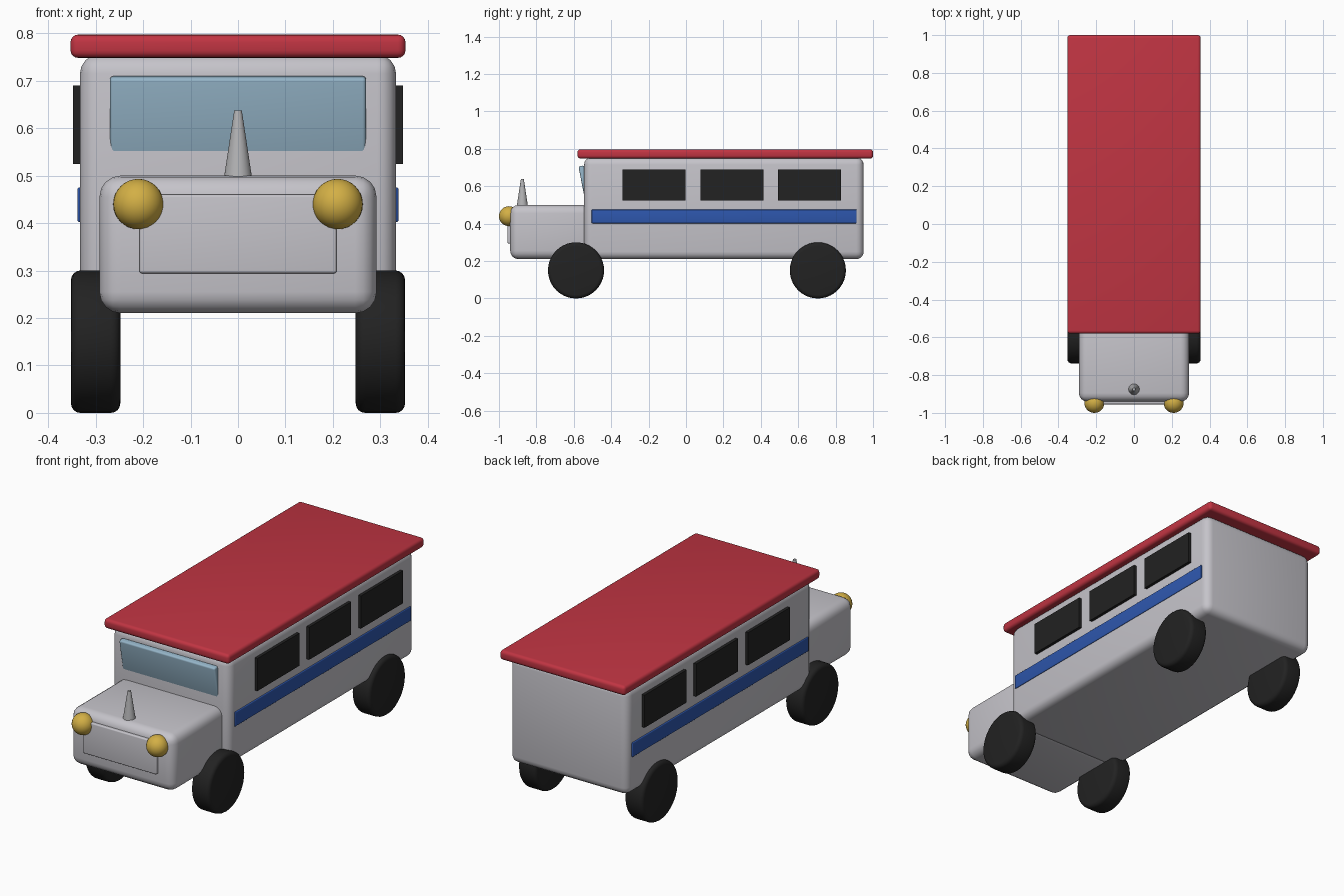
import bpy
import math

cube = bpy.data.objects.get("Cube")
if cube:
    bpy.data.objects.remove(cube, do_unlink=True)


def material(name, rgb):
    mat = bpy.data.materials.new(name)
    mat.use_nodes = True
    color = (*rgb, 1)
    mat.diffuse_color = color
    bsdf = mat.node_tree.nodes["Principled BSDF"]
    bsdf.inputs["Base Color"].default_value = color
    bsdf.inputs["Roughness"].default_value = 0.5
    return mat


SILVER = material("silver paint", (0.56, 0.55, 0.59))
METAL = material("ornament metal", (0.45, 0.45, 0.46))
RED = material("red paint", (0.53, 0.035, 0.055))
BLUE = material("blue paint", (0.027, 0.095, 0.42))
GLASS = material("pale blue glass", (0.30, 0.46, 0.58))
BLACK = material("black", (0.016, 0.016, 0.016))
YELLOW = material("yellow lamp", (0.65, 0.43, 0.06))


def finish(name, mat, bevel=0, segments=4):
    """Name and colour the active object, round its edges and smooth it."""
    obj = bpy.context.object
    obj.name = name
    obj.data.materials.append(mat)
    bpy.ops.object.transform_apply(location=False, rotation=False, scale=True)
    if bevel:
        mod = obj.modifiers.new("rounded edges", "BEVEL")
        mod.width = bevel
        mod.segments = segments
        mod.limit_method = "ANGLE"
        bpy.ops.object.modifier_apply(modifier=mod.name)
    bpy.ops.object.shade_smooth_by_angle(angle=math.radians(35))
    return obj


def box(name, mat, x, y, z, bevel=0, tilt=0):
    """Box spanning the given (low, high) ranges."""
    spans = (x, y, z)
    bpy.ops.mesh.primitive_cube_add(
        size=1, location=[(a + b) / 2 for a, b in spans], rotation=(tilt, 0, 0))
    bpy.context.object.scale = [b - a for a, b in spans]
    return finish(name, mat, bevel)


# Body, hood and roof
box("body", SILVER, (-0.333, 0.333), (-0.545, 0.95), (0.21, 0.755), 0.04)
box("hood", SILVER, (-0.292, 0.292), (-0.94, -0.49), (0.21, 0.50), 0.045)
box("roof", RED, (-0.353, 0.353), (-0.58, 1.0), (0.748, 0.797), 0.016)

# Front details
box("grille", SILVER, (-0.208, 0.208), (-0.955, -0.92), (0.294, 0.46), 0.006)
box("windshield", GLASS, (-0.27, 0.27), (-0.558, -0.528), (0.53, 0.71),
    0.008, math.radians(11))
bpy.ops.mesh.primitive_cone_add(vertices=32, radius1=0.03, radius2=0.008,
                                depth=0.145, location=(0, -0.875, 0.565))
finish("hood_ornament", METAL)

# Parts repeated on both sides
for side, s in (("left", 1), ("right", -1)):
    def across(inner, outer):
        return sorted((s * inner, s * outer))

    box(side + "_stripe", BLUE, across(0.32, 0.338), (-0.505, 0.912),
        (0.402, 0.475), 0.004)
    for i, start in enumerate((-0.34, 0.077, 0.493)):
        box(f"{side}_window_{i + 1}", BLACK, across(0.32, 0.348),
            (start, start + 0.337), (0.524, 0.69))

    bpy.ops.mesh.primitive_uv_sphere_add(segments=32, ring_count=16, radius=0.053,
                                         location=(s * 0.21, -0.947, 0.44))
    finish(side + "_headlight", YELLOW)

    for end, y in (("front", -0.588), ("rear", 0.705)):
        bpy.ops.mesh.primitive_cylinder_add(
            vertices=40, radius=0.15, depth=0.104, location=(s * 0.3, y, 0.15),
            rotation=(0, math.pi / 2, 0))
        finish(f"{end}_{side}_wheel", BLACK, 0.02)
